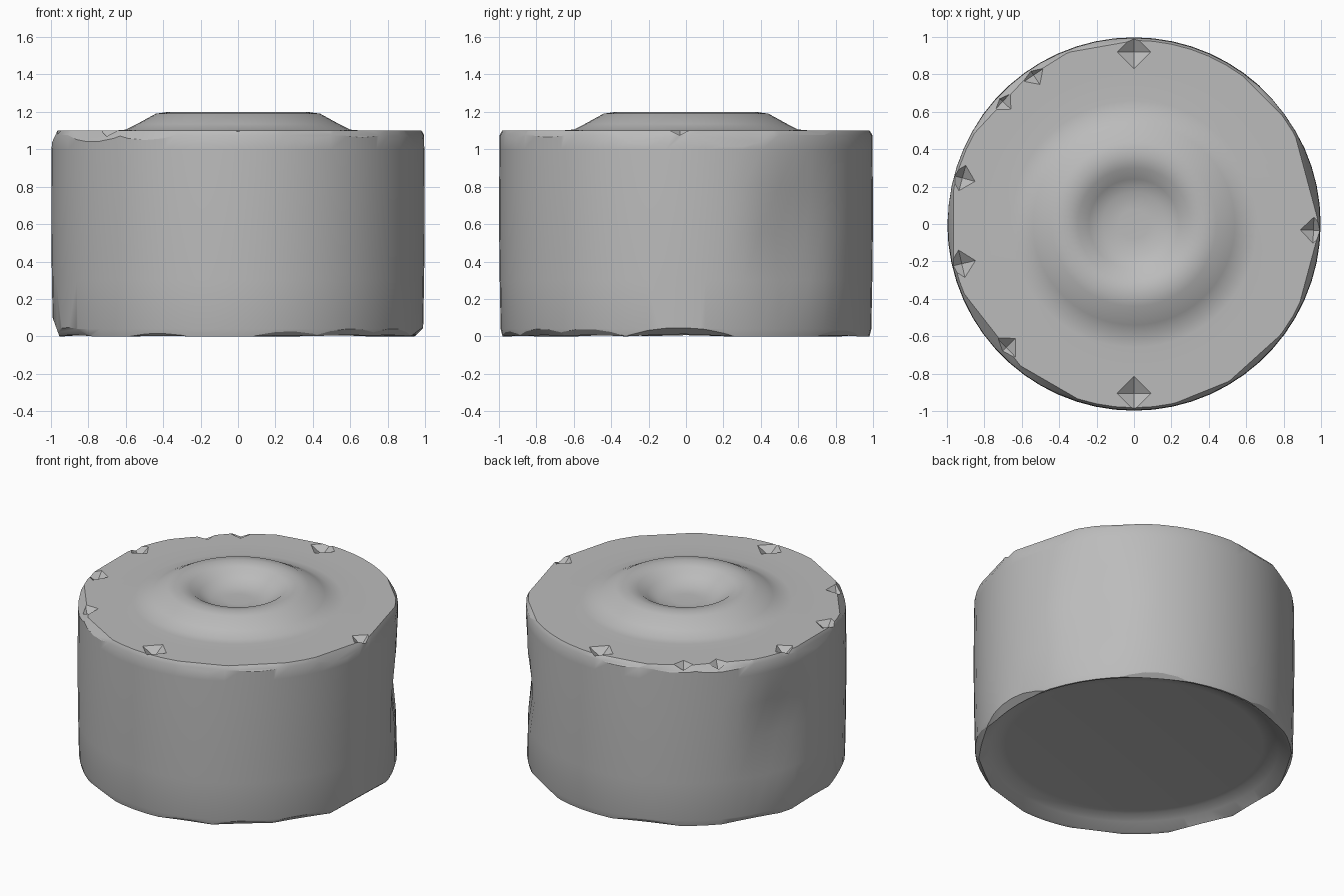
import bpy, bmesh, math
from mathutils import Vector, Matrix

cube = bpy.data.objects.get("Cube")
if cube:
    bpy.data.objects.remove(cube)

SEGMENTS = 60
TOP = 1.1

# Lathe profile: (radius, height) from the dished underside to the floor of the bowl
PROFILE = [(0.8, 0.075), (0.84, 0.07), (0.9, 0.045), (0.96, 0.005),
           (0.98, 0.0), (0.99, 0.04), (0.995, 0.3), (0.998, 0.55),
           (0.998, 0.8), (0.996, 1.0), (0.995, 1.075), (0.982, TOP),
           (0.94, TOP), (0.8, TOP), (0.66, TOP), (0.6, 1.105),
           (0.54, 1.135), (0.44, 1.19), (0.37, 1.2), (0.3, 1.185),
           (0.24, 1.14), (0.17, 1.105), (0.08, TOP)]

# Shallow dents in the wall: (angle in degrees, height, depth)
DENTS = [(35, 0.55, 0.045), (162, 0.6, 0.05)]
# Flat chips off the edges: (angle, inset from the rim, tilt from horizontal)
TOP_CHIPS = [(100, 0.03, 40), (122, 0.03, 35), (137, 0.04, 40), (180, 0.03, 25),
             (218, 0.05, 40), (240, 0.035, 35), (292, 0.025, 30),
             (312, 0.03, 40), (345, 0.03, 25), (15, 0.04, 25), (45, 0.025, 45)]
BOTTOM_CHIPS = [(358, 0.06, 50), (327, 0.045, 45), (308, 0.045, 45),
                (286, 0.035, 45), (244, 0.03, 50), (203, 0.045, 40),
                (180, 0.04, 20), (110, 0.04, 45), (58, 0.04, 45),
                (150, 0.035, 40)]
# Pointed notches near the top rim: (angle, distance from axis, half width)
NOTCHES = [(90, 0.92, 0.09), (270, 0.905, 0.09), (165, 0.95, 0.07),
           (193, 0.945, 0.075), (224, 0.95, 0.07), (137, 0.96, 0.06),
           (124, 0.96, 0.06), (358, 0.96, 0.07)]


def polar(r, angle, z):
    t = math.radians(angle)
    return Vector((r * math.cos(t), r * math.sin(t), z))


def dented(r, z, angle):
    """Wall radius with the dents pressed in."""
    for a, h, depth in DENTS:
        turn = (angle - a + 180) % 360 - 180
        fall = (turn / 17) ** 2 + ((z - h) / 0.3) ** 2
        r -= depth * max(0, 1 - fall)
    return r


def chip(bm, angle, inset, tilt, z, up):
    """Slice a flat chip off the edge at height z."""
    e = math.radians(tilt)
    normal = polar(math.cos(e), angle, up * math.sin(e))
    cut = bmesh.ops.bisect_plane(
        bm, geom=bm.verts[:] + bm.edges[:] + bm.faces[:], dist=0.0001,
        plane_co=polar(0.995 - inset, angle, z), plane_no=normal,
        clear_outer=True)
    edges = [g for g in cut["geom_cut"] if isinstance(g, bmesh.types.BMEdge)]
    bmesh.ops.holes_fill(bm, edges=edges, sides=0)


def make_object(name, bm):
    bmesh.ops.recalc_face_normals(bm, faces=bm.faces)
    mesh = bpy.data.meshes.new(name)
    bm.to_mesh(mesh)
    bm.free()
    obj = bpy.data.objects.new(name, mesh)
    bpy.context.collection.objects.link(obj)
    return obj


# Drum body with the raised ring, lathed as one skin
bm = bmesh.new()
rings = []
for r, z in PROFILE:
    ring = []
    for s in range(SEGMENTS):
        angle = 360 * s / SEGMENTS
        radius = dented(r, z, angle) if r > 0.9 else r
        ring.append(bm.verts.new(polar(radius, angle, z)))
    rings.append(ring)
for low, high in zip(rings, rings[1:]):
    for s in range(SEGMENTS):
        n = (s + 1) % SEGMENTS
        bm.faces.new((low[s], low[n], high[n], high[s]))
bm.faces.new(list(reversed(rings[0])))
bm.faces.new(rings[-1])

# Flat chips around both edges
for spec in TOP_CHIPS:
    chip(bm, *spec, TOP, 1)
for spec in BOTTOM_CHIPS:
    chip(bm, *spec, 0, -1)
drum = make_object("stone_drum", bm)

# Pointed notches, cut with upside-down pyramids
bm = bmesh.new()
for angle, r, width in NOTCHES:
    place = (Matrix.Translation(polar(r, angle, TOP)) @
             Matrix.Rotation(math.radians(angle), 4, 'Z'))
    bmesh.ops.create_cone(bm, cap_ends=True, segments=4, radius1=0,
                          radius2=width * 2, depth=0.1, matrix=place)
bmesh.ops.remove_doubles(bm, verts=bm.verts, dist=0.0001)
cutter = make_object("notch_cutter", bm)
cutter.hide_render = True

bpy.ops.object.select_all(action='DESELECT')
drum.select_set(True)
bpy.context.view_layer.objects.active = drum
notch = drum.modifiers.new("notches", 'BOOLEAN')
notch.operation = 'DIFFERENCE'
notch.solver = 'EXACT'
notch.use_self = True
notch.object = cutter
bpy.ops.object.modifier_apply(modifier=notch.name)
bpy.data.objects.remove(cutter)

# Plain grey stone
stone = bpy.data.materials.new("grey_stone")
stone.use_nodes = True
colour = (0.5, 0.5, 0.5, 1)
stone.diffuse_color = colour
stone.node_tree.nodes["Principled BSDF"].inputs["Base Color"].default_value = colour
drum.data.materials.clear()
drum.data.materials.append(stone)

# Smooth wall with crisp chipped edges
bpy.ops.object.shade_smooth_by_angle(angle=math.radians(30))
